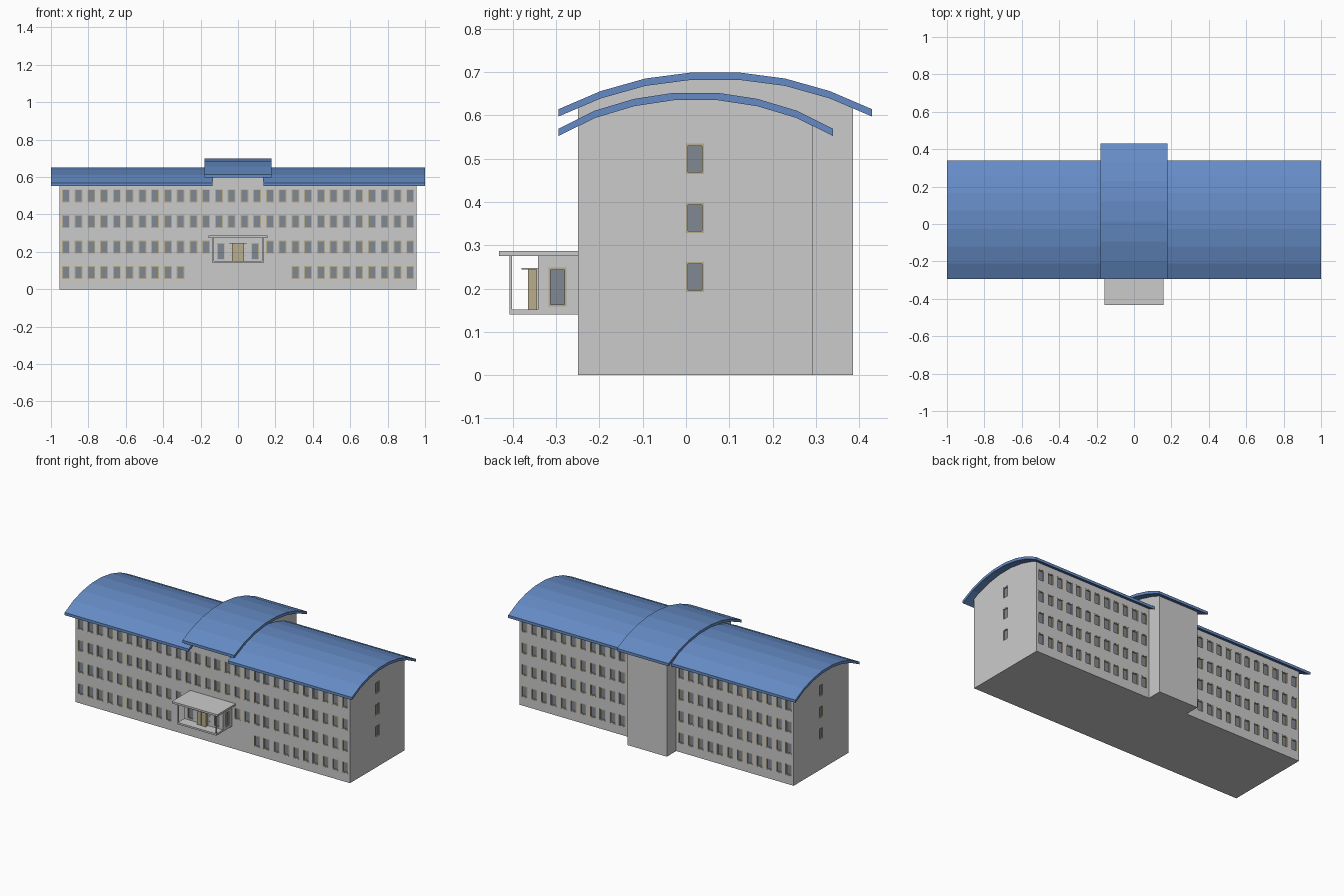
import bpy, bmesh
from mathutils import Vector

if "Cube" in bpy.data.objects:
    bpy.data.objects.remove(bpy.data.objects["Cube"])


def material(name, rgb):
    m = bpy.data.materials.new(name)
    m.diffuse_color = (*rgb, 1)
    m.use_nodes = True
    m.node_tree.nodes["Principled BSDF"].inputs["Base Color"].default_value = m.diffuse_color
    return m


BLUE = material("roof_blue", (0.13, 0.26, 0.56))
BEIGE = material("frame_beige", (0.48, 0.42, 0.27))
GLASS = material("glass_grey", (0.22, 0.25, 0.29))
WHITE = material("white_paint", (0.85, 0.85, 0.85))


def finish(bm, name, mat=None):
    bmesh.ops.recalc_face_normals(bm, faces=bm.faces)
    me = bpy.data.meshes.new(name)
    bm.to_mesh(me)
    bm.free()
    ob = bpy.data.objects.new(name, me)
    bpy.context.collection.objects.link(ob)
    if mat:
        me.materials.append(mat)
    return ob


def add_box(bm, x0, x1, y0, y1, z0, z1):
    vs = bmesh.ops.create_cube(bm, size=1)["verts"]
    c = Vector((x0 + x1, y0 + y1, z0 + z1)) / 2
    s = Vector((abs(x1 - x0), abs(y1 - y0), abs(z1 - z0)))
    for v in vs:
        v.co = c + v.co * s


def box(name, *dims, mat=None):
    bm = bmesh.new()
    add_box(bm, *dims)
    return finish(bm, name, mat)


def extrude_x(name, profile, x0, x1, mat=None):
    bm = bmesh.new()
    a = [bm.verts.new((x0, y, z)) for y, z in profile]
    b = [bm.verts.new((x1, y, z)) for y, z in profile]
    bm.faces.new(a)
    bm.faces.new(b[::-1])
    for i in range(len(a)):
        j = (i + 1) % len(a)
        bm.faces.new((a[i], a[j], b[j], b[i]))
    return finish(bm, name, mat)


# Faceted roof arcs (y, z of the upper surface, seven facets)
WING_ARC = [(-0.295, 0.569), (-0.21, 0.611), (-0.12, 0.638), (-0.028, 0.652),
            (0.073, 0.652), (0.165, 0.638), (0.255, 0.611), (0.34, 0.569)]
CORE_ARC = [(-0.295, 0.614), (-0.197, 0.656), (-0.094, 0.685), (0.013, 0.699),
            (0.122, 0.699), (0.229, 0.685), (0.332, 0.656), (0.43, 0.614)]


def roof_profile(arc, t=0.017):
    return arc + [(y, z - t) for y, z in reversed(arc)]


def height(arc, y):
    for (a, za), (b, zb) in zip(arc, arc[1:]):
        if a <= y <= b:
            return za + (zb - za) * (y - a) / (b - a)


def wall_profile(arc, y0, y1, drop=0.01):
    ys = [y0] + [y for y, _ in arc if y0 < y < y1] + [y1]
    return [(y1, 0), (y0, 0)] + [(y, height(arc, y) - drop) for y in ys]


# Walls and roofs
FRONT, BACK, END, CORE = -0.25, 0.293, 0.955, 0.137
walls = [extrude_x("central_block", wall_profile(CORE_ARC, FRONT, 0.386), -CORE, CORE)]
extrude_x("central_roof", roof_profile(CORE_ARC), -0.18, 0.18, BLUE)
for s, side in ((-1, "left"), (1, "right")):
    walls.append(extrude_x(side + "_wing", wall_profile(WING_ARC, FRONT, BACK), s * CORE, s * END))
    extrude_x(side + "_wing_roof", roof_profile(WING_ARC), s * CORE, s * 1.0, BLUE)

# Entrance porch: floor, room, canopy and corner posts
PORCH = -0.342
box("porch_floor", -0.135, 0.135, -0.408, FRONT, 0.14, 0.151)
walls.append(box("porch_room", -0.135, 0.135, PORCH, FRONT, 0.151, 0.275))
box("porch_canopy", -0.158, 0.158, -0.432, FRONT, 0.275, 0.287)
for s, side in ((-1, "left"), (1, "right")):
    x = s * 0.132
    box(side + "_porch_post", x - 0.003, x + 0.003, -0.408, -0.402, 0.151, 0.275)
    # Door leaves with white sidelights
    box(side + "_door_leaf", s * 0.001, s * 0.031, -0.365, PORCH, 0.151, 0.245, mat=BEIGE)
    box(side + "_sidelight", s * 0.036, s * 0.046, PORCH - 0.003, PORCH, 0.151, 0.245, mat=WHITE)
    for z in (0.18, 0.215):
        box(side + "_sidelight_bar", s * 0.036, s * 0.046, PORCH - 0.005, PORCH, z, z + 0.003, mat=BEIGE)
box("door_head", -0.048, 0.048, -0.38, PORCH, 0.244, 0.247)

# Window list: (axis of wall normal, sign, wall plane, position along wall, z, height)
ROWS = [0.09 + 0.1365 * i for i in range(4)]
windows = []
for i in range(14):
    for s in (-1, 1):
        x = s * (0.0341 + 0.0682 * i)
        for r, z in enumerate(ROWS):
            if abs(x) > (0.29, 0.15, 0, 0)[r]:
                windows.append((1, -1, FRONT, x, z, 0.07))
            if abs(x) > 0.15:
                windows.append((1, 1, BACK, x, z, 0.07))
for s in (-1, 1):
    windows += [(0, s, s * END, 0.021, z, 0.07) for z in ROWS[1:]]
    windows.append((0, s, s * 0.135, -0.297, 0.203, 0.09))
    windows.append((1, -1, PORCH, s * 0.092, 0.203, 0.09))

# Recesses, frames and panes
cut, frames, panes = bmesh.new(), bmesh.new(), bmesh.new()
W, BAR = 0.042, 0.005


def wall_box(bm, win, u0, u1, z0, z1, d0, d1):
    axis, s, plane = win[:3]
    n = sorted((plane + s * d0, plane + s * d1))
    if axis:
        add_box(bm, u0, u1, *n, z0, z1)
    else:
        add_box(bm, *n, u0, u1, z0, z1)


for w in windows:
    u, z, h = w[3:]
    u0, u1, z0, z1 = u - W / 2, u + W / 2, z - h / 2, z + h / 2
    wall_box(cut, w, u0, u1, z0, z1, -0.01, 0.01)
    wall_box(panes, w, u0 + BAR, u1 - BAR, z0 + BAR, z1 - BAR, -0.0105, -0.007)
    wall_box(frames, w, u0, u0 + BAR, z0, z1, -0.0105, -0.001)
    wall_box(frames, w, u1 - BAR, u1, z0, z1, -0.0105, -0.001)
    wall_box(frames, w, u0 + BAR, u1 - BAR, z0, z0 + BAR, -0.0105, -0.001)
    wall_box(frames, w, u0 + BAR, u1 - BAR, z1 - BAR, z1, -0.0105, -0.001)

finish(frames, "window_frames", BEIGE)
finish(panes, "window_panes", GLASS)
cutter = finish(cut, "window_cutter")
cutter.hide_render = True
cutter.hide_viewport = True
cutter.display_type = 'WIRE'
for ob in walls:
    m = ob.modifiers.new("window_recesses", 'BOOLEAN')
    m.operation = 'DIFFERENCE'
    m.solver = 'EXACT'
    m.object = cutter
